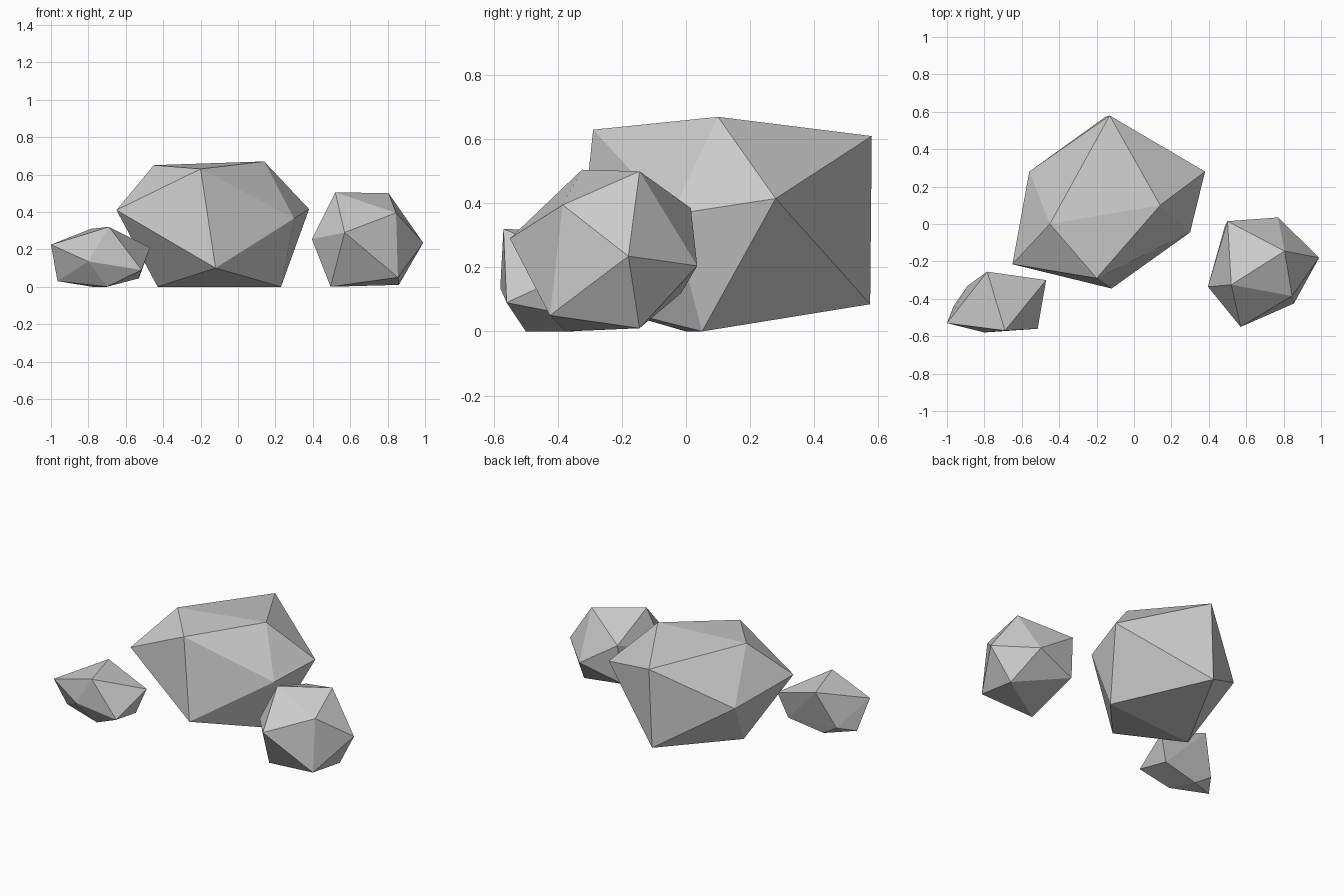
import bpy
import bmesh

# Remove the default cube only
default_cube = bpy.data.objects.get("Cube")
if default_cube:
    bpy.data.objects.remove(default_cube, do_unlink=True)


def make_material(name, colour):
    material = bpy.data.materials.new(name)
    material.use_nodes = True
    material.diffuse_color = colour
    shader = material.node_tree.nodes["Principled BSDF"]
    shader.inputs["Base Color"].default_value = colour
    shader.inputs["Roughness"].default_value = 0.9
    return material


stone_grey = make_material("stone grey", (0.6, 0.6, 0.6, 1))


def build_rock(name, corners):
    """Wrap a flat-faced triangulated hull around a few corner points."""
    mesh = bpy.data.meshes.new(name)
    bm = bmesh.new()
    for corner in corners:
        bm.verts.new(corner)
    hull = bmesh.ops.convex_hull(bm, input=list(bm.verts), use_existing_faces=False)
    unused = set(hull["geom_interior"]) | set(hull["geom_unused"])
    loose_points = [item for item in unused if isinstance(item, bmesh.types.BMVert)]
    bmesh.ops.delete(bm, geom=loose_points, context="VERTS")
    bmesh.ops.recalc_face_normals(bm, faces=list(bm.faces))
    for face in bm.faces:
        face.smooth = False
    bm.to_mesh(mesh)
    bm.free()
    mesh.materials.append(stone_grey)
    rock = bpy.data.objects.new(name, mesh)
    bpy.context.scene.collection.objects.link(rock)
    return rock


# Large boulder: top corners, middle ring, base corners
build_rock("large_boulder", [
    (-.45, 0, .65), (-.2, -.29, .63), (.14, .1, .67), (-.13, .58, .61),
    (.38, .28, .415), (.3, -.045, .365), (-.65, -.215, .41), (-.56, .28, .345),
    (-.12, -.345, .1), (-.15, .575, .085), (-.43, 0, 0), (.23, .05, 0),
])

# Medium round rock on the model's left
build_rock("medium_rock", [
    (.52, -.325, .505), (.805, -.145, .5), (.845, -.385, .395), (.5, .015, .385),
    (.57, -.55, .29), (.395, -.335, .255), (.99, -.18, .235), (.77, .035, .205),
    (.485, -.015, .12), (.855, -.425, .05), (.86, -.145, .01), (.495, -.375, 0),
])

# Small low rock on the model's right
build_rock("small_rock", [
    (-.69, -.57, .32), (-.785, -.255, .31), (-1, -.53, .225), (-.47, -.3, .21),
    (-.8, -.58, .135), (-.515, -.56, .09), (-.89, -.33, .07), (-.53, -.33, .045),
    (-.965, -.44, .03), (-.78, -.35, 0), (-.7, -.5, 0),
])
